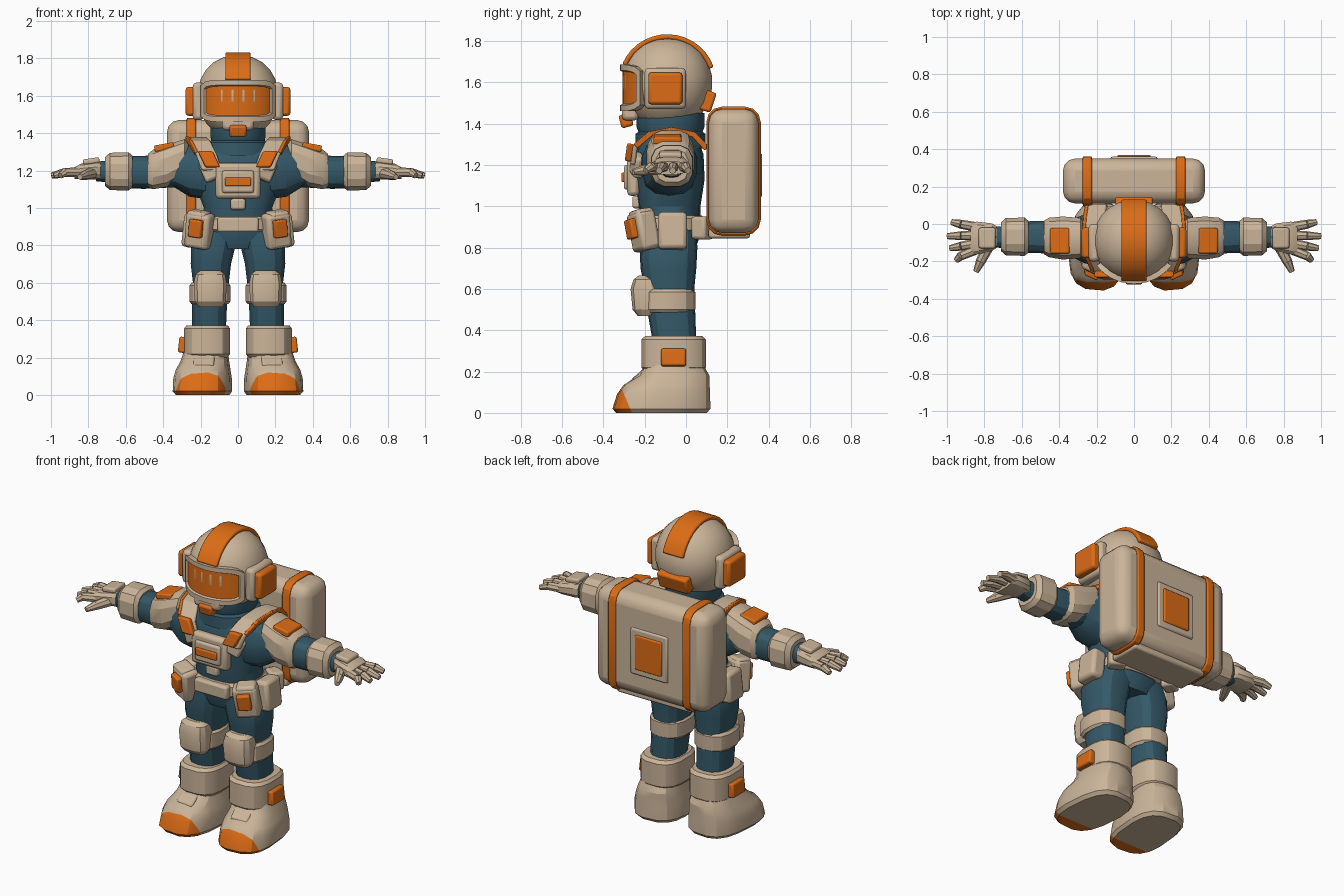
import bpy, bmesh
from math import sin, cos, pi, radians, copysign
from mathutils import Vector, Matrix, Euler

old = bpy.data.objects.get("Cube")
if old:
    bpy.data.objects.remove(old, do_unlink=True)


def material(name, rgb):
    m = bpy.data.materials.new(name)
    m.use_nodes = True
    m.diffuse_color = (*rgb, 1)
    bsdf = next(n for n in m.node_tree.nodes if n.type == 'BSDF_PRINCIPLED')
    bsdf.inputs["Base Color"].default_value = (*rgb, 1)
    return m


BEIGE = material("warm_beige", (0.6, 0.46, 0.32))
ORANGE = material("orange", (0.72, 0.15, 0.008))
TEAL = material("dark_teal", (0.035, 0.1, 0.14))
made = []


def finish(bm, name, mats, bevel=0.0, mirror=False, segments=2):
    """Turn a bmesh into an object with optional bevel and left/right mirror."""
    bmesh.ops.recalc_face_normals(bm, faces=bm.faces)
    mesh = bpy.data.meshes.new(name)
    bm.to_mesh(mesh)
    bm.free()
    for m in mats:
        mesh.materials.append(m)
    ob = bpy.data.objects.new(name, mesh)
    bpy.context.collection.objects.link(ob)
    if bevel:
        mod = ob.modifiers.new("Bevel", 'BEVEL')
        mod.width, mod.segments = bevel, segments
        mod.limit_method, mod.angle_limit = 'ANGLE', radians(35)
    if mirror:
        ob.modifiers.new("Mirror", 'MIRROR').use_mirror_merge = False
    made.append(ob)
    return ob


def box(name, loc, size, mat, bevel=0.012, rot=(0, 0, 0), mirror=False, segments=2):
    bm = bmesh.new()
    angles = Euler([radians(a) for a in rot])
    bmesh.ops.create_cube(bm, size=1, matrix=Matrix.LocRotScale(Vector(loc), angles, Vector(size)))
    return finish(bm, name, [mat], bevel, mirror, segments)


def loft_mesh(rings, axis='z', n=14, power=2.4):
    """Capped skin over superellipse rings (position, centre a, centre b, radius a, radius b)."""
    bm = bmesh.new()
    loops = []
    for t, a, b, ra, rb in rings:
        loop = []
        for i in range(n):
            c, s = cos(2 * pi * (i + .5) / n), sin(2 * pi * (i + .5) / n)
            u = a + ra * copysign(abs(c) ** (2 / power), c)
            v = b + rb * copysign(abs(s) ** (2 / power), s)
            loop.append(bm.verts.new((u, v, t) if axis == 'z' else (t, u, v)))
        loops.append(loop)
    for lo, hi in zip(loops, loops[1:]):
        for i in range(n):
            j = (i + 1) % n
            bm.faces.new((lo[i], lo[j], hi[j], hi[i]))
    bm.faces.new(loops[0])
    bm.faces.new(loops[-1])
    return bm


def loft(name, rings, mat, mirror=False, **kw):
    return finish(loft_mesh(rings, **kw), name, [mat], 0, mirror)


def strap(name, pts, width, thick, mat, mirror=False, closed=False, bevel=0.008):
    """Flat band swept along a path, its width lying along x."""
    bm = bmesh.new()
    pts = [Vector(p) for p in pts]
    n, rows = len(pts), []
    side = Vector((width / 2, 0, 0))
    for i, p in enumerate(pts):
        a = pts[i - 1] if closed or i else p
        b = pts[(i + 1) % n] if closed or i < n - 1 else p
        out = Vector((1, 0, 0)).cross(b - a).normalized() * thick
        rows.append([bm.verts.new(q) for q in (p - side, p + side, p + side + out, p - side + out)])
    for i in range(n if closed else n - 1):
        r, s = rows[i], rows[(i + 1) % n]
        for k in range(4):
            bm.faces.new((r[k], r[(k + 1) % 4], s[(k + 1) % 4], s[k]))
    if not closed:
        bm.faces.new(rows[0])
        bm.faces.new(rows[-1])
    return finish(bm, name, [mat], bevel, mirror)


def rod(bm, p, q, r1, r2):
    p, q = Vector(p), Vector(q)
    turn = (q - p).to_track_quat('Z', 'Y').to_matrix().to_4x4()
    bmesh.ops.create_cone(bm, cap_ends=True, segments=8, radius1=r1, radius2=r2,
                          depth=(q - p).length, matrix=Matrix.Translation((p + q) / 2) @ turn)


# Helmet shell, crest and fittings
shell = [(1.42, .14), (1.45, .17), (1.5, .2), (1.57, .218), (1.63, .218), (1.69, .201),
         (1.74, .172), (1.78, .13), (1.805, .08), (1.815, .03)]
loft("helmet", [(z, 0, -.09, r, r) for z, r in shell], BEIGE, n=24, power=2.1)
arc = [radians(a) for a in range(22, 164, 10)]
strap("helmet_crest", [(0, -.09 - .212 * cos(a), 1.6 + .208 * sin(a)) for a in arc], .135, .024, ORANGE)
box("helmet_rear_plate", (0, .1, 1.51), (.2, .07, .1), ORANGE, rot=(-18, 0, 0))
box("ear_base", (.212, -.1, 1.57), (.06, .2, .2), BEIGE, .02, mirror=True)
box("ear_pod", (.25, -.1, 1.57), (.06, .165, .155), ORANGE, .015, mirror=True)
box("chin_guard", (0, -.27, 1.45), (.17, .08, .07), BEIGE, .02)
box("chin_vent", (0, -.29, 1.415), (.09, .06, .065), ORANGE, rot=(15, 0, 0))

# Visor frame with recessed orange glass
bm = bmesh.new()
cols = []
for i in range(13):
    u = i / 6 - 1
    a = u * radians(55)
    x, y, cut = .245 * sin(a), -.09 - .23 * cos(a), .03 * u ** 6
    cols.append([bm.verts.new((x, y, z)) for z in (1.46 + cut, 1.685 - cut)])
glass = [bm.faces.new((c[0], d[0], d[1], c[1])) for c, d in zip(cols, cols[1:])]
bm.normal_update()
bmesh.ops.inset_region(bm, faces=glass, thickness=.028, use_boundary=True, use_even_offset=True)
bmesh.ops.inset_region(bm, faces=glass, thickness=.006, depth=-.012, use_boundary=True)
for f in glass:
    f.material_index = 1
rim = bmesh.ops.extrude_edge_only(bm, edges=[e for e in bm.edges if e.is_boundary])
for v in rim["geom"]:
    if isinstance(v, bmesh.types.BMVert):
        v.co.x, v.co.y = v.co.x * .8, -.09 + (v.co.y + .09) * .8
finish(bm, "visor", [BEIGE, ORANGE])

# Torso and collar
body = [(.78, .15, .12), (.86, .2, .15), (1, .185, .15), (1.13, .235, .17), (1.25, .24, .165),
        (1.32, .2, .14), (1.37, .12, .11)]
loft("torso", [(z, 0, -.08, a, b) for z, a, b in body], TEAL, n=18)
neck = [(1.28, .19, .17), (1.35, .165, .17), (1.36, .145, .155), (1.385, .15, .165), (1.45, .15, .165)]
loft("collar", [(z, 0, -.075, a, b) for z, a, b in neck], TEAL, n=18, power=2.1)

# Chest plates and shoulder harness
box("chest_plate", (0, -.255, 1.145), (.24, .06, .19), BEIGE, .02)
box("chest_panel", (0, -.28, 1.14), (.17, .04, .12), BEIGE)
box("chest_badge", (0, -.3, 1.14), (.14, .025, .045), ORANGE, .006)
box("chest_tab", (0, -.24, 1.02), (.08, .04, .06), BEIGE)
box("chest_wing", (.15, -.235, 1.2), (.09, .05, .11), BEIGE, .015, rot=(0, 25, 20), mirror=True)
path = [(.14, -.245, 1.2), (.17, -.235, 1.28), (.2, -.17, 1.335), (.22, -.07, 1.355),
        (.21, .03, 1.335), (.2, .09, 1.27)]
strap("shoulder_harness", path, .11, .025, BEIGE, True)
strap("harness_trim", [(x + .052, y, z) for x, y, z in path[1:]], .02, .028, ORANGE, True, bevel=.004)
strap("harness_pad", [(.135, -.262, 1.215), (.175, -.25, 1.3)], .078, .035, ORANGE, True)

# Backpack with wrapped straps and rear panel
box("backpack", (0, .23, 1.17), (.76, .24, .6), BEIGE, .065, segments=3)
box("backpack_base", (0, .21, .87), (.5, .2, .05), BEIGE)
corners = []
for sy, sz, start in ((-1, -1, 270), (-1, 1, 0), (1, 1, 90), (1, -1, 180)):
    for step in (0, 30, 60, 90):
        a = radians(start + step)
        corners.append((.25, .23 + sy * .055 - .061 * cos(a), 1.17 + sz * .235 + .061 * sin(a)))
strap("backpack_strap", corners, .05, .016, ORANGE, True, closed=True)
box("rear_panel_frame", (0, .345, 1.15), (.25, .03, .28), BEIGE, .01)
box("rear_panel", (0, .356, 1.15), (.18, .025, .21), ORANGE, .008)

# Belt and pouches
waist = [(.87, .195, .155), (.885, .215, .172), (.94, .215, .172), (.955, .195, .155)]
loft("belt", [(z, 0, -.08, a, b) for z, a, b in waist], BEIGE, n=18)
box("buckle", (0, -.245, .91), (.22, .05, .08), BEIGE)
box("front_pouch", (.205, -.205, .88), (.14, .1, .19), BEIGE, .02, (8, -8, 25), True)
box("front_pouch_flap", (.21, -.215, .95), (.11, .09, .07), BEIGE, .015, (8, -8, 25), True)
box("front_pouch_badge", (.225, -.262, .89), (.075, .04, .095), ORANGE, .008, (8, -8, 25), True)
box("side_pouch", (.25, -.065, .88), (.09, .14, .18), BEIGE, .02, (0, -6, 0), True)
box("rear_pouch", (.19, .08, .895), (.1, .08, .11), BEIGE, .015, (0, 0, -30), True)

# Arms
sleeve = [(.12, -.08, 1.19, .14, .15), (.26, -.08, 1.2, .135, .14), (.34, -.075, 1.21, .1, .1),
          (.5, -.07, 1.19, .088, .088), (.62, -.07, 1.19, .085, .085), (.7, -.07, 1.195, .06, .058),
          (.76, -.07, 1.195, .055, .052)]
loft("sleeve", sleeve, TEAL, True, axis='x')
cap = [(.265, -.075, 1.275, .08, .07), (.285, -.075, 1.27, .11, .1), (.38, -.075, 1.225, .118, .115),
       (.455, -.072, 1.205, .108, .108), (.48, -.072, 1.2, .092, .092)]
loft("shoulder_guard", cap, BEIGE, True, axis='x', n=12, power=2.8)
box("shoulder_badge", (.395, -.09, 1.325), (.105, .135, .035), ORANGE, .008, (0, 10, 0), True)
cuff = [(.565, .088), (.585, .105), (.685, .102), (.71, .08)]
loft("forearm_cuff", [(x, -.068, 1.195, r, r) for x, r in cuff], BEIGE, True, axis='x', n=12, power=2.8)

# Gloves
palm = [(.735, -.07, 1.2, .06, .05), (.76, -.07, 1.2, .075, .05), (.84, -.075, 1.195, .09, .042),
        (.875, -.08, 1.185, .085, .032)]
loft("palm", palm, BEIGE, True, axis='x', n=12, power=2.8)
box("hand_plate", (.785, -.075, 1.25), (.09, .11, .03), BEIGE, .01, (0, 8, 0), True)
bm = bmesh.new()
for y0, y1, tip in ((-.015, .01, .975), (-.06, -.065, .998), (-.105, -.13, .985), (-.14, -.195, .95)):
    mid = (.925, y0 * .45 + y1 * .55, 1.19)
    rod(bm, (.85, y0, 1.19), mid, .026, .024)
    rod(bm, mid, (tip, y1, 1.172), .024, .016)
rod(bm, (.78, -.12, 1.185), (.82, -.2, 1.175), .032, .026)
rod(bm, (.82, -.2, 1.175), (.845, -.255, 1.165), .026, .015)
finish(bm, "fingers", [BEIGE], 0, True)

# Legs and knee guards
leg = [(.92, .1, -.08, .1, .13), (.8, .132, -.085, .122, .14), (.7, .145, -.085, .11, .135),
       (.6, .145, -.08, .098, .12), (.48, .152, -.07, .095, .115), (.34, .155, -.055, .092, .105)]
loft("trouser_leg", leg, TEAL, True)
band = [(.485, .1, .115), (.5, .112, .13), (.585, .112, .13), (.6, .1, .115)]
loft("knee_band", [(z, .15, -.085, a, b) for z, a, b in band], BEIGE, True)
pad = [(.47, .065, .04), (.5, .085, .065), (.6, .09, .075), (.645, .08, .06), (.665, .055, .035)]
loft("knee_pad", [(z, .148, -.195, a, b) for z, a, b in pad], BEIGE, True, n=12, power=3)

# Boots with orange toe caps
foot = [(0, .178, -.12, .14, .22), (.02, .18, -.12, .155, .237), (.09, .18, -.11, .153, .225),
        (.135, .178, -.095, .143, .208), (.18, .172, -.06, .128, .172), (.25, .165, -.055, .112, .13)]
bm = loft_mesh(foot, n=16, power=2.8)
lean = Vector((0, 1, .42)).normalized()
bmesh.ops.rotate(bm, verts=bm.verts, cent=(.17, 0, 0), matrix=Matrix.Rotation(radians(5), 3, 'Z'))
bmesh.ops.bisect_plane(bm, geom=bm.verts[:] + bm.edges[:] + bm.faces[:], dist=1e-4,
                       plane_co=(.17, -.262, 0), plane_no=lean)
for f in bm.faces:
    below = (f.calc_center_median() - Vector((.17, -.262, 0))).dot(lean) < 0
    f.material_index = int(below and f.calc_center_median().z < .16)
finish(bm, "boot", [BEIGE, ORANGE], 0, True)
box("boot_tongue", (.18, -.2, .195), (.11, .14, .03), BEIGE, .01, (40, 0, 5), True)
shaft = [(.2, .11, .14), (.22, .125, .158), (.355, .125, .158), (.372, .112, .14)]
loft("boot_cuff", [(z, .165, -.06, a, b) for z, a, b in shaft], BEIGE, True, n=16, power=2.8)
box("boot_badge", (.295, -.06, .268), (.045, .12, .085), ORANGE, .01, (0, -6, 0), True)

# Smooth shading that keeps the facets crisp
bpy.ops.object.select_all(action='DESELECT')
for ob in made:
    ob.select_set(True)
bpy.context.view_layer.objects.active = made[0]
bpy.ops.object.shade_smooth_by_angle(angle=radians(25))
